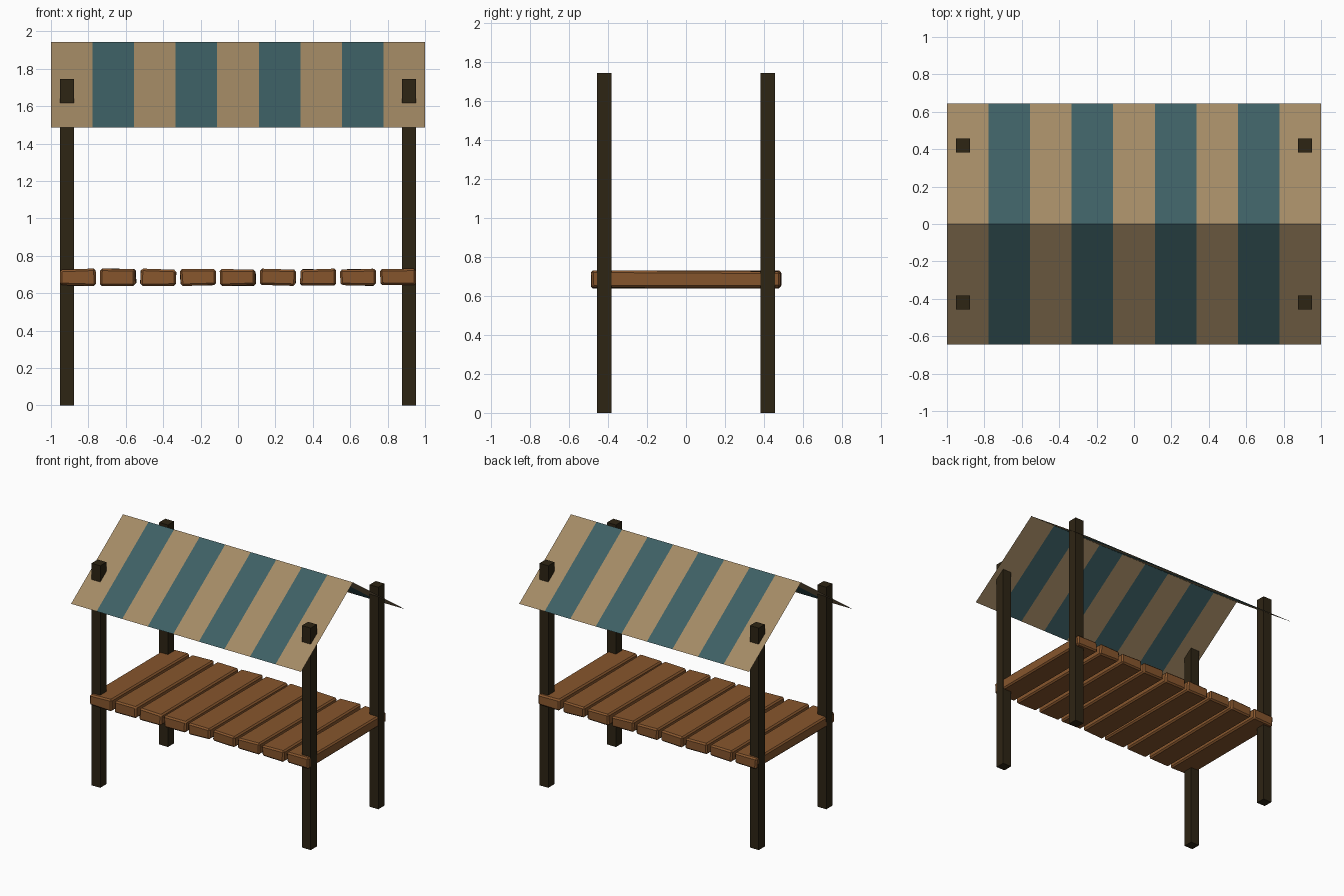
import bpy, bmesh, random
from mathutils import Vector

if "Cube" in bpy.data.objects:
    bpy.data.objects.remove(bpy.data.objects["Cube"])

random.seed(4)

def material(name, rgb):
    m = bpy.data.materials.new(name)
    m.diffuse_color = (*rgb, 1)
    m.use_nodes = True
    m.node_tree.nodes["Principled BSDF"].inputs["Base Color"].default_value = m.diffuse_color
    return m

TAN = material("tan canvas", (0.37, 0.255, 0.13))
TEAL = material("teal canvas", (0.047, 0.117, 0.128))
PLANK = material("brown planks", (0.24, 0.092, 0.026))
POST = material("dark post wood", (0.027, 0.018, 0.007))

def finish(name, bm, mats):
    me = bpy.data.meshes.new(name)
    bm.to_mesh(me)
    bm.free()
    for m in mats:
        me.materials.append(m)
    ob = bpy.data.objects.new(name, me)
    bpy.context.collection.objects.link(ob)
    return ob

def box(name, centre, size, mat, bevel=0.0, jitter=0.0):
    bm = bmesh.new()
    bmesh.ops.create_cube(bm, size=1)
    for v in bm.verts:
        v.co = Vector(c + s * k for c, s, k in zip(centre, size, v.co))
        v.co += Vector(random.uniform(-jitter, jitter) for _ in range(3))
    if bevel:
        bmesh.ops.bevel(bm, geom=bm.edges[:], offset=bevel, segments=1,
                        affect='EDGES', profile=0.5)
    return finish(name, bm, [mat])

# Four square posts that poke through the canopy
for sx, side in ((-1, "left"), (1, "right")):
    for sy, end in ((-1, "front"), (1, "back")):
        box(f"{end}_{side}_post", (sx * 0.915, sy * 0.42, 0.8725),
            (0.076, 0.076, 1.745), POST)

# Counter of nine slightly uneven, chamfered planks
for i in range(9):
    box(f"counter_plank_{i + 1}", ((i - 4) * 0.2138, 0, 0.685),
        (0.189, 0.972, 0.087), PLANK, bevel=0.011, jitter=0.004)

# Striped gabled canopy: a single thin sheet, nine stripes wide
bm = bmesh.new()
profile = [(-0.645, 1.485), (0, 1.942), (0.645, 1.485)]
rows = [[bm.verts.new((-1 + 2 * i / 9, y, z)) for i in range(10)]
        for y, z in profile]
for a, b in zip(rows, rows[1:]):
    for i in range(9):
        f = bm.faces.new((a[i], a[i + 1], b[i + 1], b[i]))
        f.material_index = i % 2
finish("striped_canopy", bm, [TAN, TEAL])
